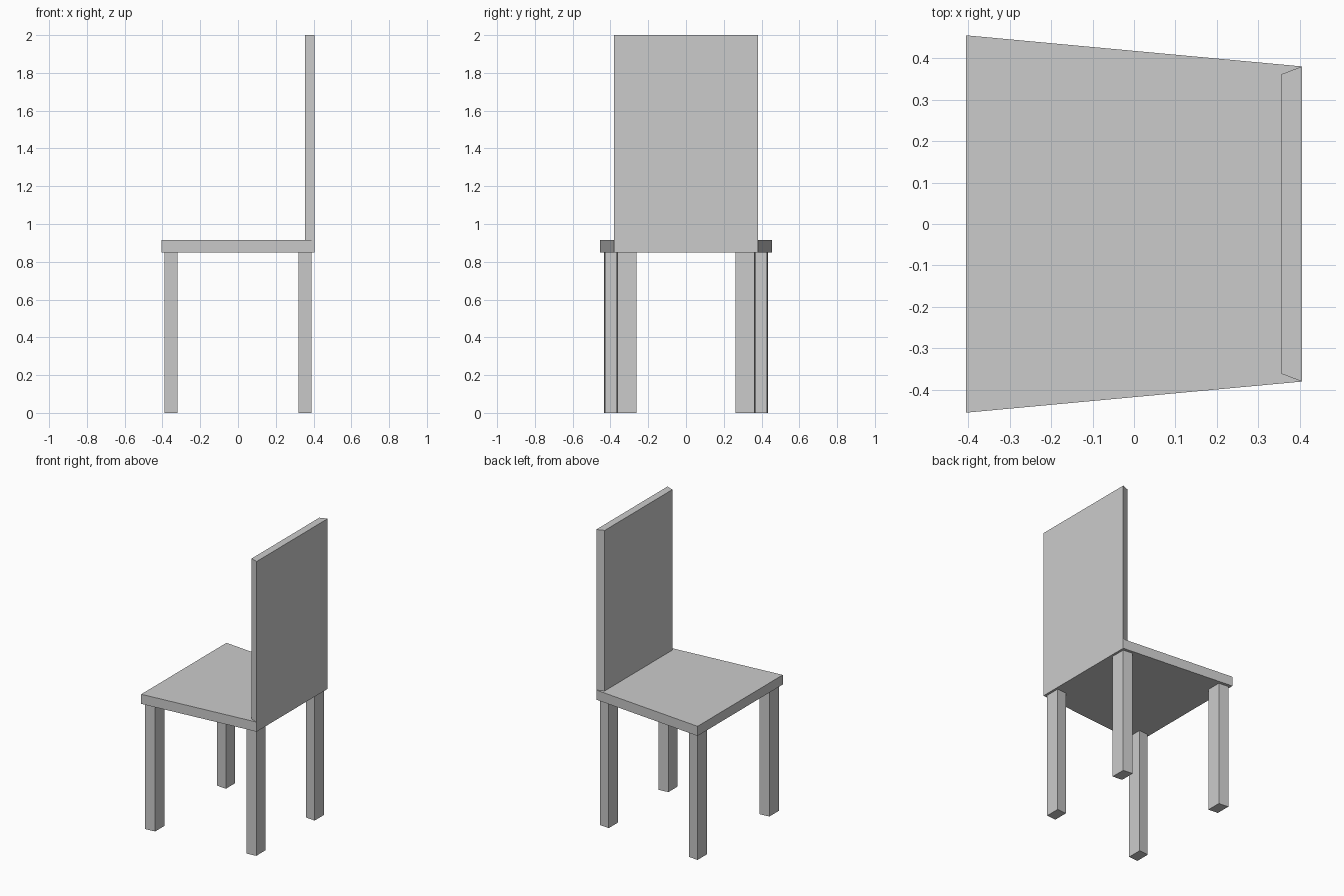
import bpy
import bmesh

if "Cube" in bpy.data.objects:
    bpy.data.objects.remove(bpy.data.objects["Cube"])


def prism(name, outline, z0, z1):
    """Extrude a flat XY outline from z0 up to z1."""
    bm = bmesh.new()
    base = bm.faces.new([bm.verts.new((x, y, z0)) for x, y in outline])
    top = bmesh.ops.extrude_face_region(bm, geom=[base], use_keep_orig=True)
    verts = [v for v in top["geom"] if isinstance(v, bmesh.types.BMVert)]
    bmesh.ops.translate(bm, verts=verts, vec=(0, 0, z1 - z0))
    bmesh.ops.recalc_face_normals(bm, faces=bm.faces)
    mesh = bpy.data.meshes.new(name)
    bm.to_mesh(mesh)
    bm.free()
    obj = bpy.data.objects.new(name, mesh)
    bpy.context.collection.objects.link(obj)
    return obj


def trapezoid(x0, half0, x1, half1):
    return [(x0, -half0), (x1, -half1), (x1, half1), (x0, half0)]


SEAT_BOTTOM, SEAT_TOP = 0.85, 0.915

# Seat, narrowing towards the backrest
prism("seat", trapezoid(-0.405, 0.455, 0.405, 0.38), SEAT_BOTTOM, SEAT_TOP)

# Backrest with bevelled sides
prism("backrest", trapezoid(0.355, 0.361, 0.405, 0.38), SEAT_TOP, 2.0)

# Legs: sides follow the slant of the seat, mirrored across y
LEG_DEPTH, LEG_WIDTH, SLANT = 0.07, 0.10, 0.0065
for pair, x, outer in (("front", -0.39, 0.434), ("rear", 0.32, 0.3685)):
    for side, s in (("left", 1), ("right", -1)):
        inner = outer - LEG_WIDTH
        x1 = x + LEG_DEPTH
        prism(f"{pair}_{side}_leg",
              [(x, s * inner), (x1, s * (inner - SLANT)),
               (x1, s * (outer - SLANT)), (x, s * outer)],
              0.0, SEAT_BOTTOM)
